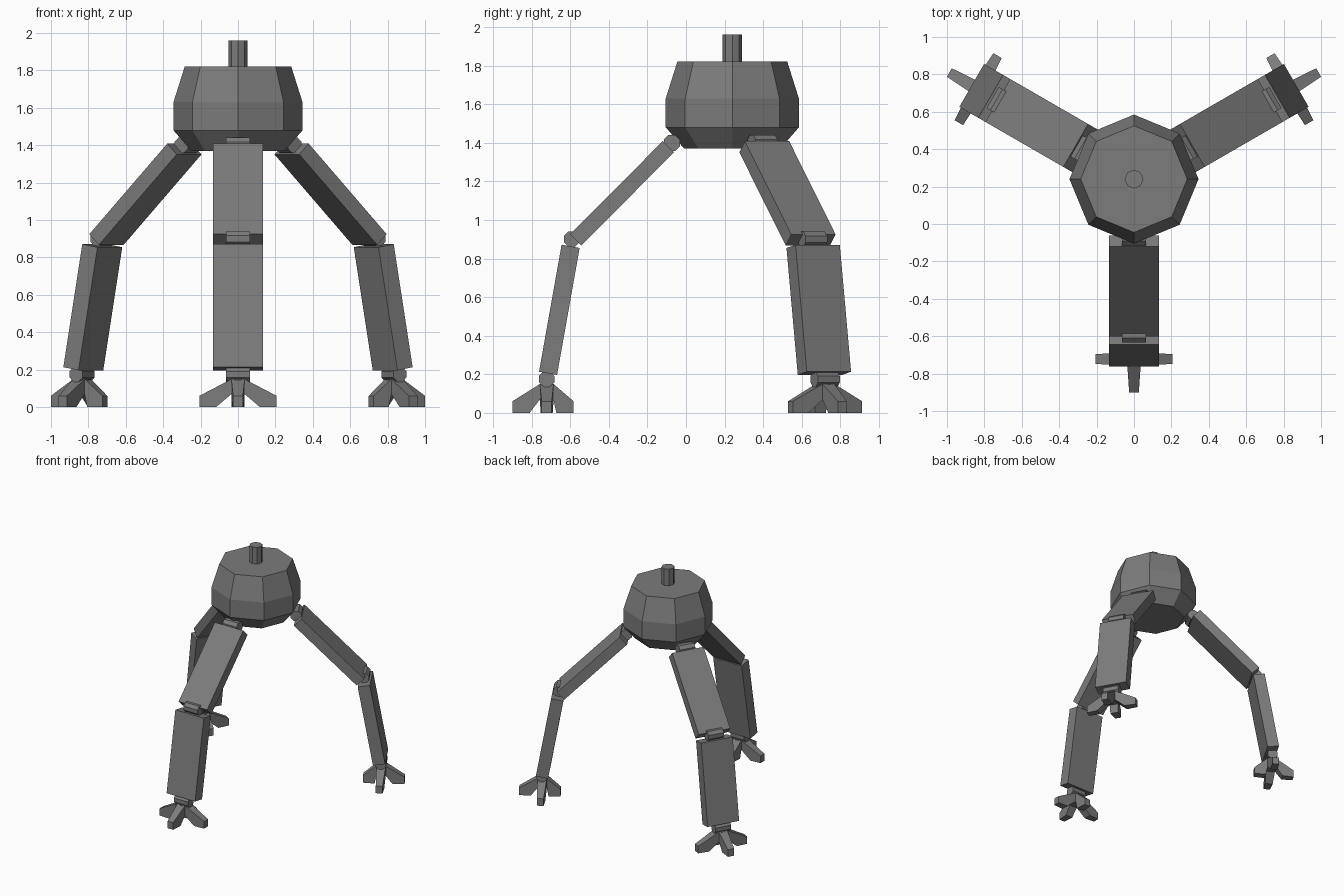
import bpy, bmesh
from math import pi, sin, cos, atan2
from mathutils import Matrix, Vector

if "Cube" in bpy.data.objects:
    bpy.data.objects.remove(bpy.data.objects["Cube"])

GREY = (0.2, 0.2, 0.2, 1)
metal = bpy.data.materials.new("dark_grey_metal")
metal.use_nodes = True
metal.diffuse_color = GREY
metal.node_tree.nodes["Principled BSDF"].inputs["Base Color"].default_value = GREY

CENTRE = Matrix.Translation((0, 0.24, 0))


def finish(name, bm, matrix):
    """Turn a bmesh into a flat-shaded object."""
    bmesh.ops.recalc_face_normals(bm, faces=bm.faces)
    mesh = bpy.data.meshes.new(name)
    bm.to_mesh(mesh)
    bm.free()
    mesh.materials.append(metal)
    obj = bpy.data.objects.new(name, mesh)
    obj.matrix_world = matrix
    bpy.context.collection.objects.link(obj)


def loft(name, rings, matrix):
    """Skin matching rings of points and cap both ends."""
    bm = bmesh.new()
    loops = [[bm.verts.new(p) for p in ring] for ring in rings]
    n = len(loops[0])
    for a, b in zip(loops, loops[1:]):
        for i in range(n):
            j = (i + 1) % n
            bm.faces.new((a[i], a[j], b[j], b[i]))
    bm.faces.new(loops[0])
    bm.faces.new(loops[-1])
    finish(name, bm, matrix)


def lathe(name, profile, matrix, sides=8):
    """Turned part from (radius, height) pairs."""
    loft(name, [[(r * cos(2 * pi * i / sides), r * sin(2 * pi * i / sides), z)
                 for i in range(sides)] for r, z in profile], matrix)


def beam(name, start, end, width, thick, matrix):
    """Flat bar between two (reach, height) points; the leg reaches along -y."""
    a, b = (Vector((0, -r, z)) for r, z in (start, end))
    along = (b - a).normalized()
    side = Vector((width / 2, 0, 0))
    out = along.cross(Vector((1, 0, 0))) * thick / 2
    loft(name, [[p + side + out, p - side + out, p - side - out, p + side - out]
                for p in (a, b)], matrix)


def joint(name, reach, height, radius, matrix):
    """Eight-sided hinge pin lying across the leg."""
    place = Matrix.Translation((0, -reach, height)) @ Matrix.Rotation(pi / 2, 4, 'Y') \
        @ Matrix.Rotation(pi / 8, 4, 'Z')
    lathe(name, [(radius, -0.065), (radius, 0.065)], matrix @ place)


def toe(name, length, matrix):
    """Bent claw that narrows towards its tip."""
    profile = [(0, 0.15), (0.035, 0.15), (length, 0.06), (length, 0),
               (length - 0.09, 0), (0.035, 0.07), (0, 0.07)]
    rings = []
    for s in (-1, 1):
        rings.append([(s * (0.038 - 0.012 * r / length), -r, z) for r, z in profile])
    loft(name, rings, matrix)


# Body and the stub on top
lathe("body", [(0.25, 1.37), (0.345, 1.48), (0.345, 1.63), (0.285, 1.82)], CENTRE)
lathe("antenna", [(0.05, 1.81), (0.05, 1.96)], CENTRE)

# Three identical legs around the body
for k, leg in enumerate(("front", "back_left", "back_right")):
    turn = CENTRE @ Matrix.Rotation(2 * pi * k / 3, 4, 'Z')
    joint(leg + "_hip", 0.313, 1.40, 0.045, turn)
    beam(leg + "_upper_leg", (0.331, 1.38), (0.812, 0.896), 0.265, 0.082, turn)
    joint(leg + "_knee", 0.833, 0.9, 0.043, turn)
    beam(leg + "_lower_leg", (0.838, 0.863), (0.955, 0.205), 0.265, 0.095, turn)
    joint(leg + "_ankle", 0.962, 0.175, 0.043, turn)

    # Foot with four splayed claws
    foot = turn @ Matrix.Translation((0, -0.962, 0))
    lathe(leg + "_foot_hub", [(0.045, 0.068), (0.045, 0.148)],
          foot @ Matrix.Rotation(pi / 8, 4, 'Z'))
    for i, (part, length) in enumerate((("front_toe", 0.178), ("left_toe", 0.207),
                                        ("rear_toe", 0.14), ("right_toe", 0.207))):
        toe(leg + "_" + part, length, foot @ Matrix.Rotation(pi / 2 * i, 4, 'Z'))
